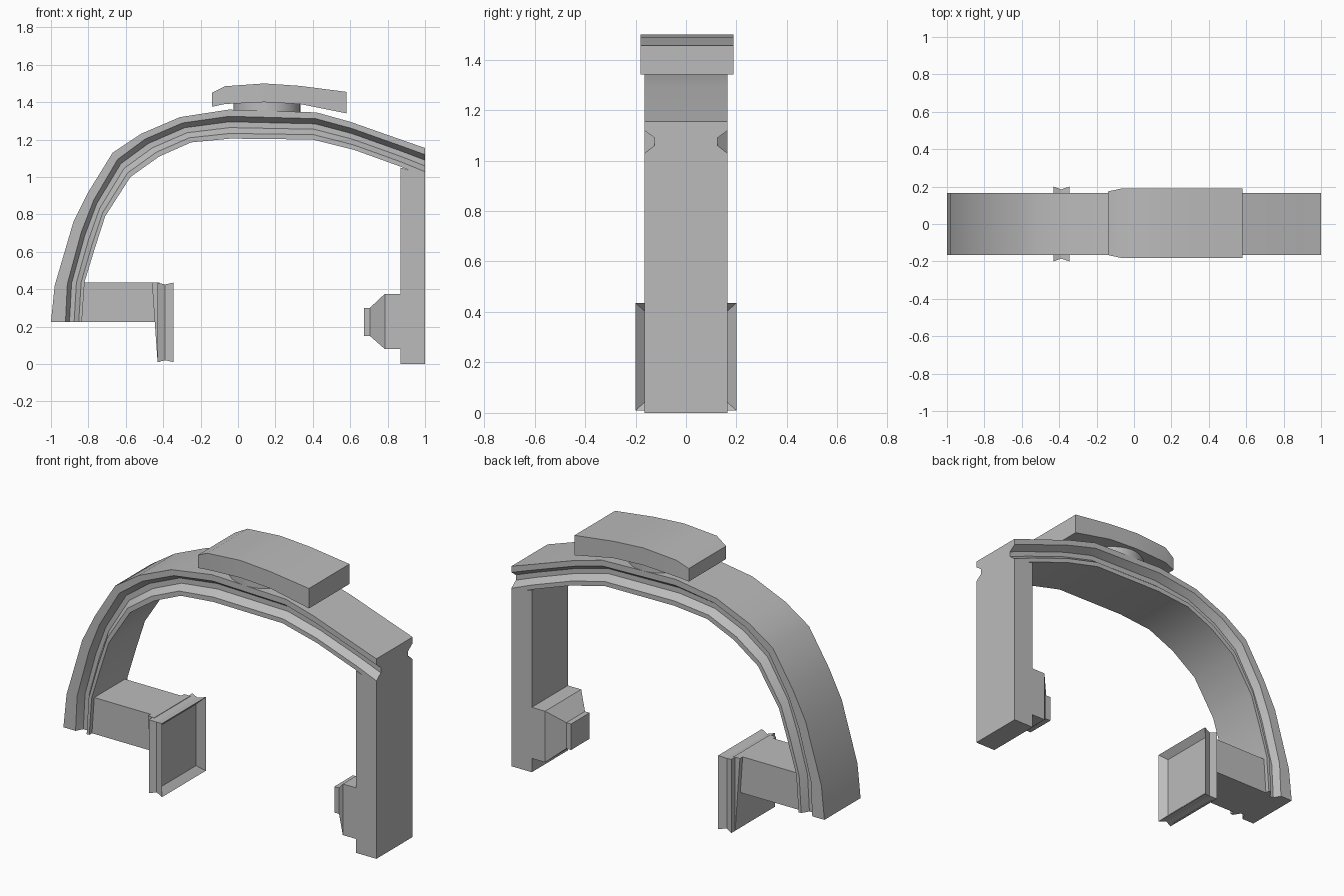
import bpy, bmesh, math
from mathutils import Vector

cube = bpy.data.objects.get("Cube")
if cube:
    bpy.data.objects.remove(cube, do_unlink=True)

grey = bpy.data.materials.new("plain grey")
grey.use_nodes = True
GREY = (0.5, 0.5, 0.5, 1)
grey.diffuse_color = GREY
grey.node_tree.nodes["Principled BSDF"].inputs["Base Color"].default_value = GREY


def loft(name, rings, closed=False):
    """Skin a row of matching rings, then cap both ends."""
    bm = bmesh.new()
    loops = [[bm.verts.new(p) for p in ring] for ring in rings]
    n = len(loops[0])
    for a, b in zip(loops, loops[1:]):
        for i in range(n):
            j = (i + 1) % n
            bm.faces.new((a[i], a[j], b[j], b[i]))
    bm.faces.new(loops[0][::-1])
    bm.faces.new(loops[-1])
    bmesh.ops.recalc_face_normals(bm, faces=bm.faces)
    mesh = bpy.data.meshes.new(name)
    bm.to_mesh(mesh)
    bm.free()
    obj = bpy.data.objects.new(name, mesh)
    bpy.context.collection.objects.link(obj)
    mesh.materials.append(grey)
    bpy.ops.object.select_all(action='DESELECT')
    obj.select_set(True)
    bpy.context.view_layer.objects.active = obj
    bpy.ops.object.shade_smooth_by_angle(angle=math.radians(25))
    return obj


def rect(x, half_y, z0, z1):
    """Rectangle across the x axis."""
    return [(x, -half_y, z0), (x, half_y, z0), (x, half_y, z1), (x, -half_y, z1)]


DEPTH = 0.165
GROOVE = 0.125

# Arch: outer and inner edge at each station
outer = [(-1, .225), (-.98, .42), (-.88, .76), (-.8, .92), (-.67, 1.13), (-.52, 1.23),
         (-.31, 1.32), (-.05, 1.36), (.42, 1.345), (.6, 1.295), (.87, 1.2), (1, 1.155)]
inner = [(-.835, .225), (-.82, .44), (-.765, .62), (-.71, .79), (-.575, 1.0), (-.42, 1.11),
         (-.25, 1.185), (-.04, 1.205), (.4, 1.2), (.62, 1.145), (.87, 1.055), (1, 1.0)]
leg_cuts = (0, .47, .6, .75, .9, 1)
top_cuts = (0, .23, .42, .62, .82, 1)
half_depths = (DEPTH, DEPTH, GROOVE, GROOVE, DEPTH, DEPTH)
rings = []
for i, (o, n) in enumerate(zip(outer, inner)):
    o, n = Vector(o), Vector(n)
    blend = max(0, 1 - i / 5)
    side = []
    for a, b, y in zip(top_cuts, leg_cuts, half_depths):
        p = o.lerp(n, a + (b - a) * blend)
        side.append((p.x, y, p.y))
    rings.append([(x, -y, z) for x, y, z in side] + side[::-1])
loft("arch", rings)

# Post under the end of the arch, with its tapered nozzle
loft("post", [rect(.87, DEPTH, 0, 1.05), rect(1, DEPTH, 0, 1.01)])
loft("nozzle", [rect(.88, DEPTH, .08, .375), rect(.785, DEPTH, .08, .375),
                rect(.705, .085, .15, .3), rect(.675, .085, .15, .3)])

# Arm and the framed panel it carries
loft("arm", [rect(-.85, .14, .225, .435), rect(-.44, .14, .225, .435)])
loft("panel_frame", [rect(-.43, .2, .01, .435), rect(-.39, .185, .02, .425),
                     rect(-.345, .2, .01, .435), rect(-.38, .16, .045, .4)])
wedge = [(-.46, .435), (-.43, .01), (-.42, .01), (-.42, .435)]
back = loft("panel_back", [[(x, y, z) for x, z in wedge] for y in (-DEPTH, DEPTH)])

# Curved cap on a round pedestal
cap = [(-.14, .17, 1.375, 1.45), (-.07, .185, 1.39, 1.485), (.14, .185, 1.4, 1.5),
       (.33, .185, 1.39, 1.487), (.58, .185, 1.34, 1.455)]
loft("cap", [[(x, y + .004, z) for x, y, z in rect(*c)] for c in cap])
angles = [math.tau * k / 32 for k in range(32)]
loft("pedestal", [[(.155 + .18 * math.cos(a), DEPTH * math.sin(a), z) for a in angles]
                  for z in (1.32, 1.4)])
